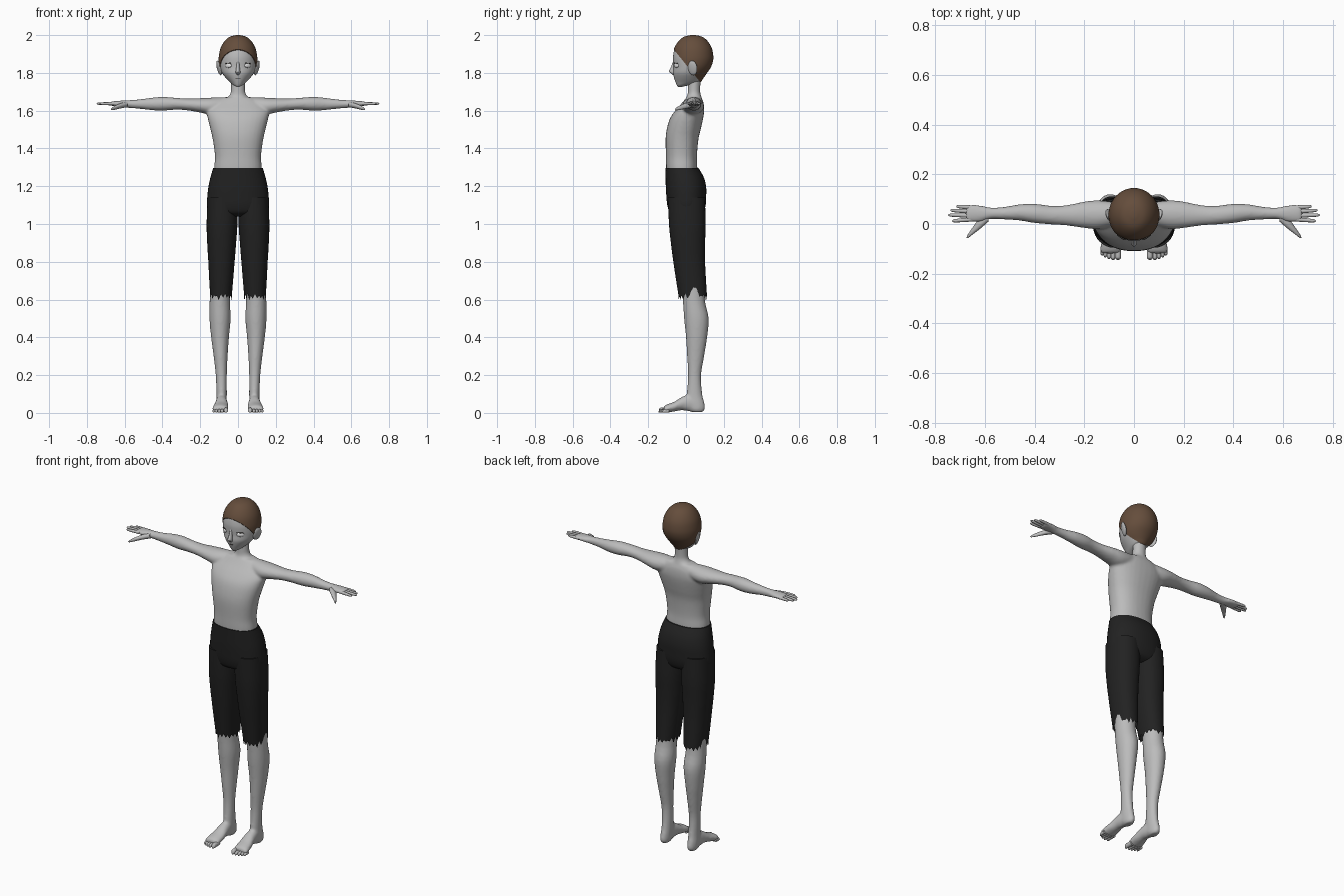
import bpy, bmesh, math, random
from mathutils import Matrix, Vector

random.seed(4)
cube = bpy.data.objects.get("Cube")
if cube:
    bpy.data.objects.remove(cube, do_unlink=True)


def material(name, rgb):
    m = bpy.data.materials.new(name)
    m.use_nodes = True
    m.diffuse_color = (*rgb, 1)
    m.node_tree.nodes["Principled BSDF"].inputs["Base Color"].default_value = (*rgb, 1)
    return m


SKIN = material("pale grey skin", (0.5, 0.5, 0.5))
HAIR = material("brown hair", (0.13, 0.075, 0.045))
CLOTH = material("black cloth", (0.016, 0.016, 0.016))
WHITE = material("eye white", (0.9, 0.9, 0.9))
IRIS = material("grey iris", (0.25, 0.25, 0.25))
LINE = material("dark line", (0.04, 0.035, 0.03))
BOTH = (1, -1)


def spline(rows, steps):
    """Catmull-Rom interpolation of rows of numbers."""
    out = []
    for i in range(len(rows) - 1):
        a, b = rows[max(i - 1, 0)], rows[i]
        c, d = rows[i + 1], rows[min(i + 2, len(rows) - 1)]
        for k in range(steps):
            t = k / steps
            out.append([0.5 * (2 * q + (r - p) * t + (2 * p - 5 * q + 4 * r - s) * t * t
                               + (3 * q - p - 3 * r + s) * t ** 3)
                        for p, q, r, s in zip(a, b, c, d)])
    return out + [list(rows[-1])]


def loft(bm, axis, rows, sides=(1,), n=32, steps=4, power=1.0, open_end=False):
    """Rows: position on axis, then low and high limits on the two other axes."""
    order = {"x": (0, 1, 2), "y": (1, 0, 2), "z": (2, 0, 1)}[axis]
    for side in sides:
        rings = []
        for t, a0, a1, b0, b1 in spline(rows, steps):
            ring = []
            for k in range(n):
                ang = math.tau * k / n
                c, s = math.cos(ang), math.sin(ang)
                c = math.copysign(abs(c) ** power, c)
                s = math.copysign(abs(s) ** power, s)
                co = Vector()
                co[order[0]] = t
                co[order[1]] = (a0 + a1 + (a1 - a0) * c) / 2
                co[order[2]] = (b0 + b1 + (b1 - b0) * s) / 2
                co.x *= side
                ring.append(bm.verts.new(co))
            rings.append(ring)
        for lo, hi in zip(rings, rings[1:]):
            for k in range(n):
                j = (k + 1) % n
                bm.faces.new((lo[k], lo[j], hi[j], hi[k]))
        bm.faces.new(rings[0])
        if not open_end:
            bm.faces.new(rings[-1])
        else:
            # torn hem
            for k, v in enumerate(rings[-1]):
                v.co.z += random.uniform(0.0, 0.018) if k % 2 else -random.uniform(0.0, 0.022)


def ball(bm, centre, size, turn=0.0, tilt=0.0, sides=BOTH):
    for s in sides:
        m = (Matrix.Scale(s, 4, (1, 0, 0)) @ Matrix.Translation(centre)
             @ Matrix.Rotation(turn, 4, "Z") @ Matrix.Rotation(tilt, 4, "Y")
             @ Matrix.Diagonal((*size, 1)))
        bmesh.ops.create_uvsphere(bm, u_segments=20, v_segments=12, radius=1, matrix=m)


def finish(bm, name, mat, voxel=0):
    bmesh.ops.recalc_face_normals(bm, faces=bm.faces)
    me = bpy.data.meshes.new(name)
    bm.to_mesh(me)
    bm.free()
    ob = bpy.data.objects.new(name, me)
    bpy.context.collection.objects.link(ob)
    me.materials.append(mat)
    bpy.ops.object.select_all(action="DESELECT")
    ob.select_set(True)
    bpy.context.view_layer.objects.active = ob
    bpy.ops.object.shade_smooth_by_angle(angle=math.radians(50))
    if voxel:
        r = ob.modifiers.new("blend", "REMESH")
        r.mode, r.voxel_size, r.use_smooth_shade = "VOXEL", voxel, True
        s = ob.modifiers.new("soften", "SMOOTH")
        s.factor, s.iterations = 0.5, 5
    return ob


# Torso, neck, arms and palms blended into one skin
bm = bmesh.new()
torso = [(1.24, .125, -.10, .06), (1.30, .126, -.105, .06), (1.36, .122, -.106, .058),
         (1.45, .134, -.108, .066), (1.51, .148, -.1, .08), (1.56, .16, -.084, .091),
         (1.60, .165, -.057, .096), (1.64, .135, -.022, .093), (1.67, .085, .002, .082)]
loft(bm, "z", [(z, -w, w, f, b) for z, w, f, b in torso], power=0.88)
neck = [(1.60, .07, .0, .09), (1.66, .06, .002, .085), (1.685, .043, .008, .078),
        (1.71, .037, .01, .075), (1.79, .037, .012, .08)]
loft(bm, "z", [(z, -w, w, f, b) for z, w, f, b in neck])
loft(bm, "x", [(.06, 0, .085, 1.59, 1.672), (.14, -.02, .095, 1.578, 1.669),
               (.2, -.016, .09, 1.59, 1.666), (.27, -.006, .076, 1.602, 1.664),
               (.33, -.002, .073, 1.605, 1.668), (.4, .004, .081, 1.6, 1.673),
               (.46, .014, .079, 1.603, 1.668), (.52, .018, .069, 1.61, 1.66),
               (.575, .02, .066, 1.614, 1.656), (.62, .008, .076, 1.621, 1.653),
               (.66, .008, .077, 1.624, 1.65), (.677, .012, .073, 1.628, 1.646)], BOTH)
finish(bm, "body", SKIN, 0.007)

# Fingers and thumbs
bm = bmesh.new()
for y0, tip, y1 in ((.066, .715, .071), (.05, .738, .055), (.034, .748, .036), (.019, .732, .012)):
    rows = []
    for f, r in ((0, .009), (.5, .008), (.85, .0065), (.97, .004), (1, .001)):
        x, y = .65 + (tip - .65) * f, y0 + (y1 - y0) * f
        rows.append((x, y - r, y + r, 1.637 - r, 1.637 + r))
    loft(bm, "x", rows, BOTH, n=12)
loft(bm, "x", [(.585, .01, .05, 1.618, 1.648), (.62, -.02, .025, 1.612, 1.64),
               (.65, -.043, -.015, 1.605, 1.627), (.667, -.056, -.04, 1.602, 1.616),
               (.673, -.057, -.052, 1.604, 1.609)], BOTH, n=14)
finish(bm, "fingers", SKIN)

# Lower legs and feet
bm = bmesh.new()
loft(bm, "z", [(.75, .04, .15, -.03, .10), (.6, .043, .15, -.017, .1), (.5, .039, .151, -.01, .12),
               (.4, .048, .142, 0, .112), (.3, .055, .129, .006, .096), (.2, .059, .118, .011, .08),
               (.1, .059, .114, .004, .086), (.05, .06, .115, 0, .098), (.02, .062, .113, .01, .1),
               (.004, .07, .105, .03, .088)], BOTH)
loft(bm, "y", [(.07, .065, .11, .004, .06), (.03, .06, .115, .006, .1), (-.02, .055, .12, .014, .085),
               (-.06, .05, .13, .008, .06), (-.1, .051, .136, .001, .045),
               (-.118, .055, .134, .003, .034)], BOTH)
finish(bm, "legs", SKIN, 0.007)

# Toes
bm = bmesh.new()
for x, r, tip in ((.064, .012, -.144), (.084, .009, -.145), (.1, .0085, -.141),
                  (.115, .008, -.134), (.128, .0075, -.126)):
    rows = [(y, x - q, x + q, .001, .001 + 2.3 * q)
            for y, q in ((-.09, r), (tip + .014, r), (tip + .004, r * .8), (tip, r * .3))]
    loft(bm, "y", rows, BOTH, n=12)
finish(bm, "toes", SKIN)

# Head and hair share a profile; the hair is a larger copy cut along the hairline
profile = [(1.726, .008, -.042, -.02), (1.736, .026, -.049, .02), (1.75, .043, -.055, .07),
           (1.775, .066, -.063, .09), (1.80, .084, -.068, .108), (1.83, .095, -.066, .128),
           (1.86, .099, -.068, .139), (1.89, .098, -.068, .141), (1.93, .089, -.059, .133),
           (1.965, .069, -.037, .112), (1.987, .043, -.01, .085), (1.996, .01, .025, .05)]
rows = [(z, -w, w, f, b) for z, w, f, b in profile]
bm = bmesh.new()
loft(bm, "z", rows, n=48)
finish(bm, "head", SKIN)

bm = bmesh.new()
loft(bm, "z", rows, n=48)
pivot = Matrix.Translation((0, .036, 1.87))
bmesh.ops.transform(bm, matrix=pivot @ Matrix.Scale(1.032, 4) @ pivot.inverted(), verts=bm.verts)
cut = bmesh.ops.bisect_plane(bm, geom=bm.verts[:] + bm.edges[:] + bm.faces[:],
                             plane_co=(0, 0, 1.844), plane_no=(0, 1.23, 1), clear_inner=True)
bmesh.ops.holes_fill(bm, edges=[e for e in cut["geom_cut"] if isinstance(e, bmesh.types.BMEdge)])
finish(bm, "hair", HAIR)

# Nose and ears
bm = bmesh.new()
loft(bm, "z", [(1.79, -.006, .006, -.07, -.055), (1.798, -.012, .012, -.08, -.05),
               (1.808, -.012, .012, -.091, -.05), (1.83, -.009, .009, -.08, -.05),
               (1.865, -.007, .007, -.067, -.05)], n=16)
finish(bm, "nose", SKIN)
bm = bmesh.new()
ball(bm, (.1, .035, 1.826), (.009, .026, .04), turn=-0.35, tilt=0.25)
finish(bm, "ears", SKIN)

# Eyes, irises, lash lines and mouth
bm = bmesh.new()
ball(bm, (.051, -.0505, 1.839), (.02, .0065, .012), turn=0.58)
finish(bm, "eyes", WHITE)
bm = bmesh.new()
ball(bm, (.05, -.0545, 1.839), (.006, .0035, .009), turn=0.58)
finish(bm, "irises", IRIS)
bm = bmesh.new()
ball(bm, (.052, -.053, 1.851), (.021, .004, .0022), turn=0.58, tilt=0.08)
finish(bm, "lash_lines", LINE)
bm = bmesh.new()
ball(bm, (0, -.0615, 1.772), (.014, .003, .0015), sides=(1,))
finish(bm, "mouth", LINE)

# Cropped trousers with torn hems
bm = bmesh.new()
hips = [(1.04, .1, -.05, .06), (1.06, .15, -.085, .09), (1.1, .164, -.099, .104),
        (1.15, .162, -.104, .107), (1.2, .156, -.107, .106), (1.25, .145, -.108, .093),
        (1.297, .131, -.109, .066)]
loft(bm, "z", [(z, -w, w, f, b) for z, w, f, b in hips], n=40, power=0.9)
loft(bm, "z", [(1.14, 0, .161, -.095, .1), (1.0, .003, .166, -.09, .104), (.9, .01, .163, -.08, .101),
               (.8, .018, .157, -.067, .101), (.7, .026, .152, -.052, .106),
               (.618, .033, .147, -.039, .111)], BOTH, n=36, power=0.9, open_end=True)
finish(bm, "trousers", CLOTH)
